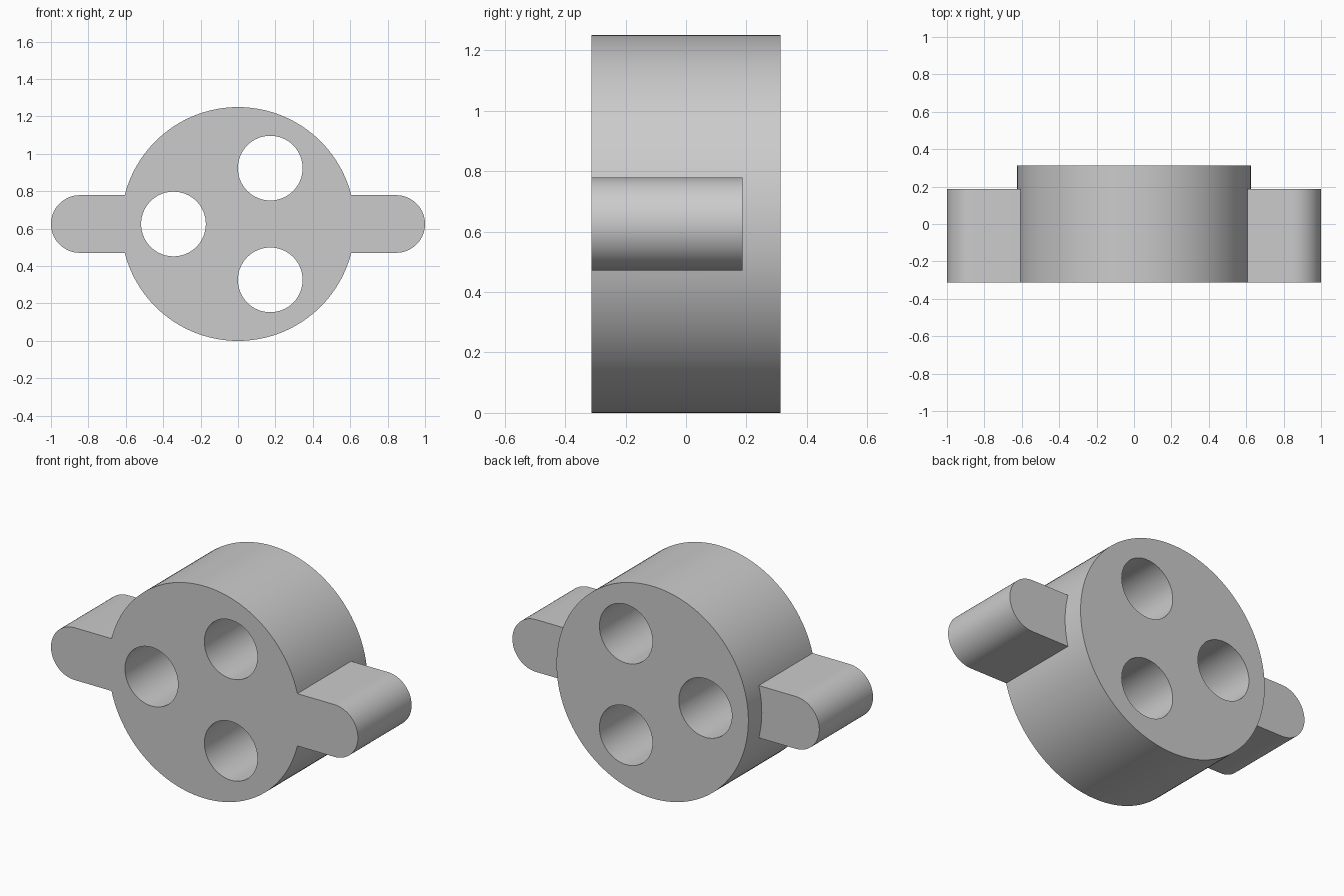
import bpy, bmesh
from math import pi, cos, sin, radians

cube = bpy.data.objects.get("Cube")
if cube:
    bpy.data.objects.remove(cube, do_unlink=True)

RADIUS = 0.625        # disc radius and centre height
FRONT, BACK = -0.3125, 0.3125
LUG_BACK = 0.1875
LUG_R = 0.154
HOLE_R = 0.173
HOLE_RING = 0.345

grey = bpy.data.materials.new("plain grey")
grey.use_nodes = True
grey.diffuse_color = (0.6, 0.6, 0.6, 1)
grey.node_tree.nodes["Principled BSDF"].inputs["Base Color"].default_value = (0.6, 0.6, 0.6, 1)


def arc(cx, cz, r, start, end, steps):
    return [(cx + r * cos(start + (end - start) * i / steps),
             cz + r * sin(start + (end - start) * i / steps)) for i in range(steps + 1)]


def circle(cx, cz, r, steps):
    return arc(cx, cz, r, 0, 2 * pi, steps)[:-1]


def prism(name, outline, y0, y1):
    """Extrude an x-z outline from y0 to y1."""
    bm = bmesh.new()
    face = bm.faces.new([bm.verts.new((x, y0, z)) for x, z in outline])
    out = bmesh.ops.extrude_face_region(bm, geom=[face])
    moved = [v for v in out["geom"] if isinstance(v, bmesh.types.BMVert)]
    bmesh.ops.translate(bm, verts=moved, vec=(0, y1 - y0, 0))
    bmesh.ops.recalc_face_normals(bm, faces=bm.faces)
    mesh = bpy.data.meshes.new(name)
    bm.to_mesh(mesh)
    bm.free()
    mesh.materials.append(grey)
    obj = bpy.data.objects.new(name, mesh)
    bpy.context.collection.objects.link(obj)
    return obj


def combine(target, tool, operation):
    """Apply a boolean and discard the tool."""
    mod = target.modifiers.new(operation.lower(), "BOOLEAN")
    mod.object, mod.operation, mod.solver = tool, operation, "EXACT"
    bpy.context.view_layer.objects.active = target
    bpy.ops.object.modifier_apply(modifier=mod.name)
    bpy.data.objects.remove(tool, do_unlink=True)


# Thick round disc
body = prism("lugged_disc", circle(0, RADIUS, RADIUS, 128), FRONT, BACK)

# Round-ended bar forming both side lugs, flush with the front
end = 1 - LUG_R
bar = prism("side_lugs",
            arc(end, RADIUS, LUG_R, -pi / 2, pi / 2, 32)
            + arc(-end, RADIUS, LUG_R, pi / 2, 3 * pi / 2, 32),
            FRONT, LUG_BACK)
combine(body, bar, "UNION")

# Three through holes evenly spaced on a ring
for i in range(3):
    a = pi + i * 2 * pi / 3
    hole = prism("hole_cutter",
                 circle(HOLE_RING * cos(a), RADIUS + HOLE_RING * sin(a), HOLE_R, 64),
                 FRONT - 0.1, BACK + 0.1)
    hole.hide_render = True
    combine(body, hole, "DIFFERENCE")

# Smooth curved walls, crisp rims
bpy.ops.object.select_all(action="DESELECT")
body.select_set(True)
bpy.context.view_layer.objects.active = body
bpy.ops.object.shade_smooth_by_angle(angle=radians(30))
